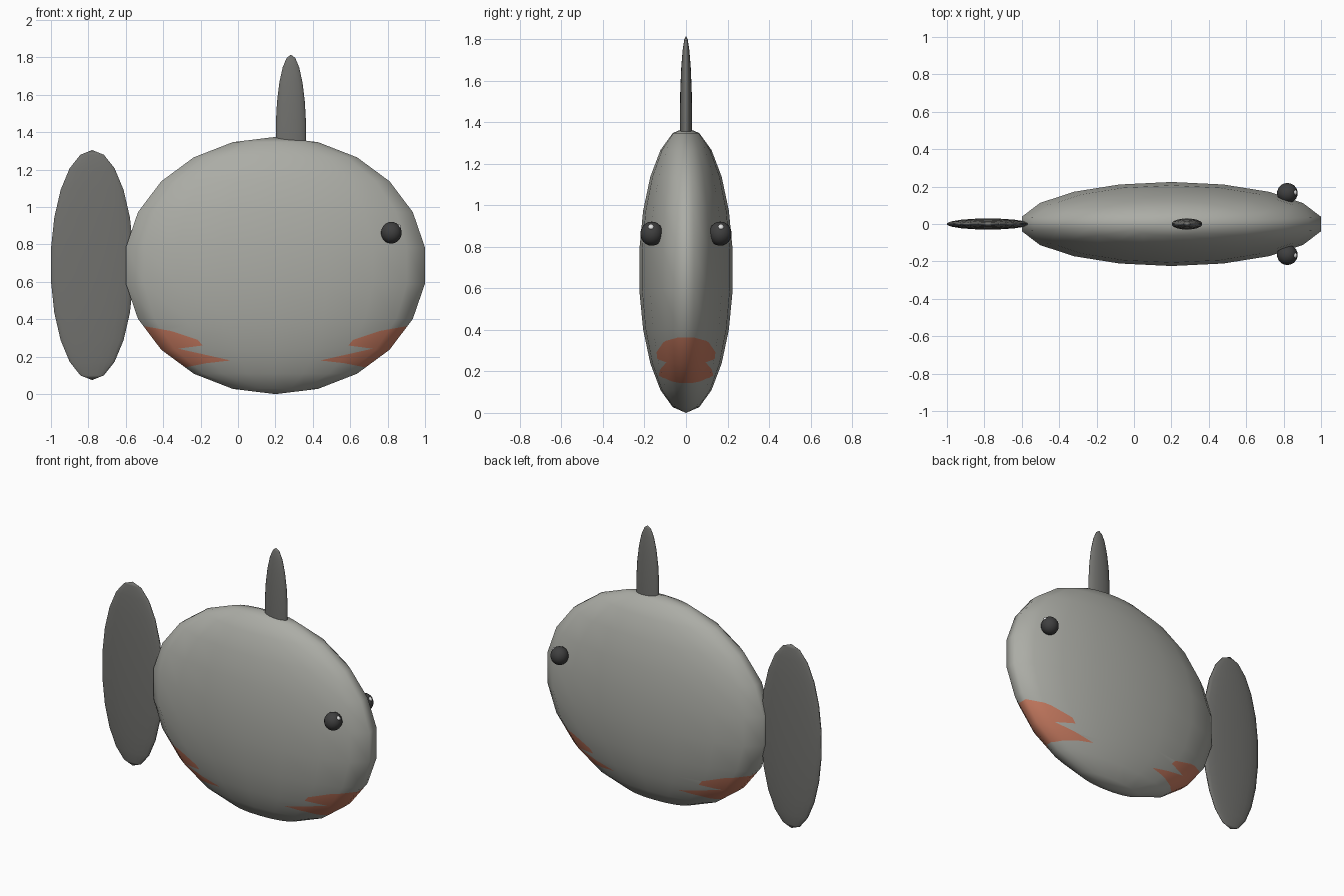
import bpy, bmesh
from mathutils import Vector

cube = bpy.data.objects.get("Cube")
if cube:
    bpy.data.objects.remove(cube)


def material(name, colour):
    mat = bpy.data.materials.new(name)
    mat.use_nodes = True
    mat.diffuse_color = (*colour, 1)
    bsdf = next(n for n in mat.node_tree.nodes if n.type == 'BSDF_PRINCIPLED')
    bsdf.inputs["Base Color"].default_value = (*colour, 1)
    return mat


skin = material("skin grey", (0.41, 0.415, 0.38))
fin_grey = material("fin grey", (0.165, 0.165, 0.155))
orange = material("belly orange", (0.58, 0.2, 0.12))
eye_black = material("eye black", (0.05, 0.05, 0.05))
glint_white = material("glint white", (0.8, 0.8, 0.8))


def ellipsoid(name, centre, radii, mats, paint=None, segments=18, rings=11):
    """Smooth scaled sphere, optionally cut up by a paint function."""
    bm = bmesh.new()
    bmesh.ops.create_uvsphere(bm, u_segments=segments, v_segments=rings, radius=1)
    bmesh.ops.scale(bm, vec=radii, verts=bm.verts)
    bmesh.ops.translate(bm, vec=centre, verts=bm.verts)
    if paint:
        paint(bm, centre)
    for face in bm.faces:
        face.smooth = True
    mesh = bpy.data.meshes.new(name)
    bm.to_mesh(mesh)
    bm.free()
    for mat in mats:
        mesh.materials.append(mat)
    # true ellipsoid normals keep the shading even across painted cuts
    normals = []
    for v in mesh.vertices:
        d = v.co - Vector(centre)
        normals.append(Vector([d[i] / radii[i] ** 2 for i in range(3)]).normalized())
    mesh.normals_split_custom_set_from_vertices(normals)
    obj = bpy.data.objects.new(name, mesh)
    bpy.context.collection.objects.link(obj)
    return obj


# Jagged patch outline: (height, distance from the body's middle)
PATCH = [(0.145, 0.47), (0.165, 0.37), (0.18, 0.24), (0.207, 0.36), (0.243, 0.52),
         (0.26, 0.39), (0.29, 0.415), (0.338, 0.56), (0.37, 0.74)]


def paint_patches(bm, centre):
    """Cut the outline into both ends of the belly and colour the outside."""
    for z, _ in PATCH:
        bmesh.ops.bisect_plane(bm, geom=bm.verts[:] + bm.edges[:] + bm.faces[:],
                               plane_co=(0, 0, z), plane_no=(0, 0, 1))
    for (z0, d0), (z1, d1) in zip(PATCH, PATCH[1:]):
        def band():
            return [f for f in bm.faces if z0 < f.calc_center_median().z < z1]
        for side in (-1, 1):
            faces = band()
            edges = {e for f in faces for e in f.edges}
            verts = {v for f in faces for v in f.verts}
            bmesh.ops.bisect_plane(bm, geom=list(verts) + list(edges) + faces,
                                   plane_co=(centre[0] + side * d0, 0, z0),
                                   plane_no=Vector((z1 - z0, 0, side * (d0 - d1))).normalized())
        for f in band():
            c = f.calc_center_median()
            limit = d0 + (d1 - d0) * (c.z - z0) / (z1 - z0)
            f.material_index = int(abs(c.x - centre[0]) > limit)


# Body and fins
ellipsoid("body", (0.2, 0, 0.6875), (0.82, 0.227, 0.6875), [skin, orange], paint_patches)
ellipsoid("tail_fin", (-0.78, 0, 0.69), (0.2256, 0.03, 0.615), [fin_grey])
ellipsoid("top_fin", (0.283, 0, 1.385), (0.083, 0.03, 0.43), [fin_grey])

# Eyes with small glints
for side, label in ((1, "left"), (-1, "right")):
    ellipsoid(label + "_eye", (0.82, side * 0.165, 0.863), (0.056, 0.055, 0.058), [eye_black])
    ellipsoid(label + "_glint", (0.858, side * 0.168, 0.892), (0.015, 0.015, 0.015), [glint_white])
